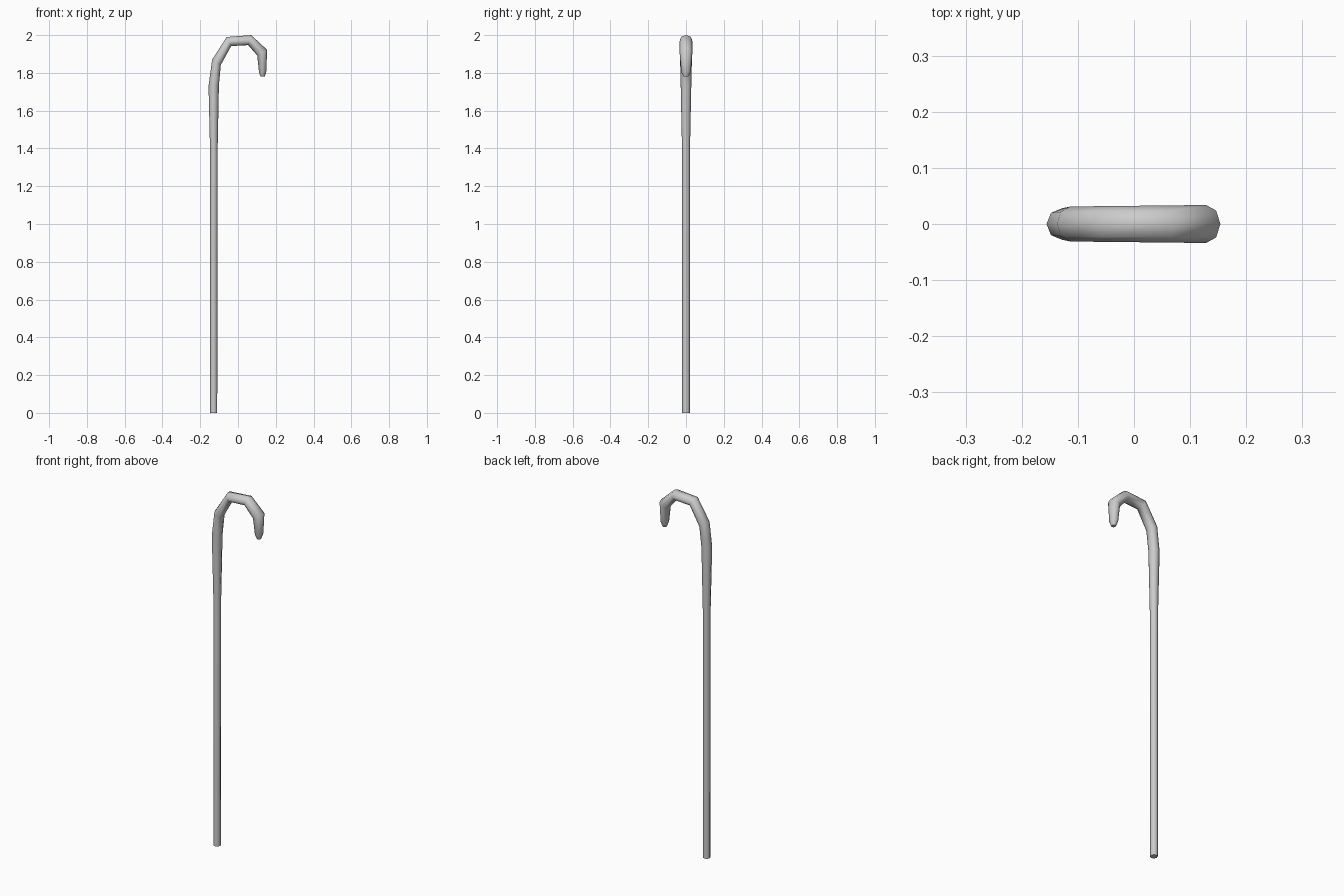
import bpy, bmesh, math
from mathutils import Vector

if "Cube" in bpy.data.objects:
    bpy.data.objects.remove(bpy.data.objects["Cube"])

SIDES = 8

# Cross-sections: outer x, z, inner x, z (in the plane of the hook), half-depth in y
sections = [
    (-0.147, 0.00, -0.110, 0.00, 0.020),    # foot
    (-0.148, 1.39, -0.108, 1.39, 0.021),    # top of straight shaft
    (-0.156, 1.73, -0.101, 1.735, 0.028),   # swelling neck
    (-0.137, 1.87, -0.091, 1.842, 0.031),   # hook begins
    (-0.060, 1.99, -0.036, 1.942, 0.032),
    (0.070, 2.00, 0.054, 1.947, 0.033),
    (0.154, 1.922, 0.102, 1.892, 0.034),
    (0.150, 1.808, 0.111, 1.803, 0.025),    # tip
    (0.142, 1.780, 0.120, 1.780, 0.013),    # rounded end
]

# Crook: one tube lofted through the sections
bm = bmesh.new()
rings = []
for ox, oz, ix, iz, ry in sections:
    outer, inner = Vector((ox, 0, oz)), Vector((ix, 0, iz))
    mid, half = (outer + inner) / 2, (outer - inner) / 2
    ring = []
    for k in range(SIDES):
        a = 2 * math.pi * k / SIDES
        ring.append(bm.verts.new(mid + half * math.cos(a) + Vector((0, ry * math.sin(a), 0))))
    rings.append(ring)
for r0, r1 in zip(rings, rings[1:]):
    for k in range(SIDES):
        n = (k + 1) % SIDES
        bm.faces.new((r0[k], r0[n], r1[n], r1[k]))
bm.faces.new(rings[0])
bm.faces.new(rings[-1])
bmesh.ops.recalc_face_normals(bm, faces=bm.faces)

mesh = bpy.data.meshes.new("crook_staff")
bm.to_mesh(mesh)
bm.free()
staff = bpy.data.objects.new("crook_staff", mesh)
bpy.context.collection.objects.link(staff)

# Smooth sides, crisp end caps
bpy.context.view_layer.objects.active = staff
staff.select_set(True)
bpy.ops.object.shade_smooth_by_angle(angle=math.radians(60))
